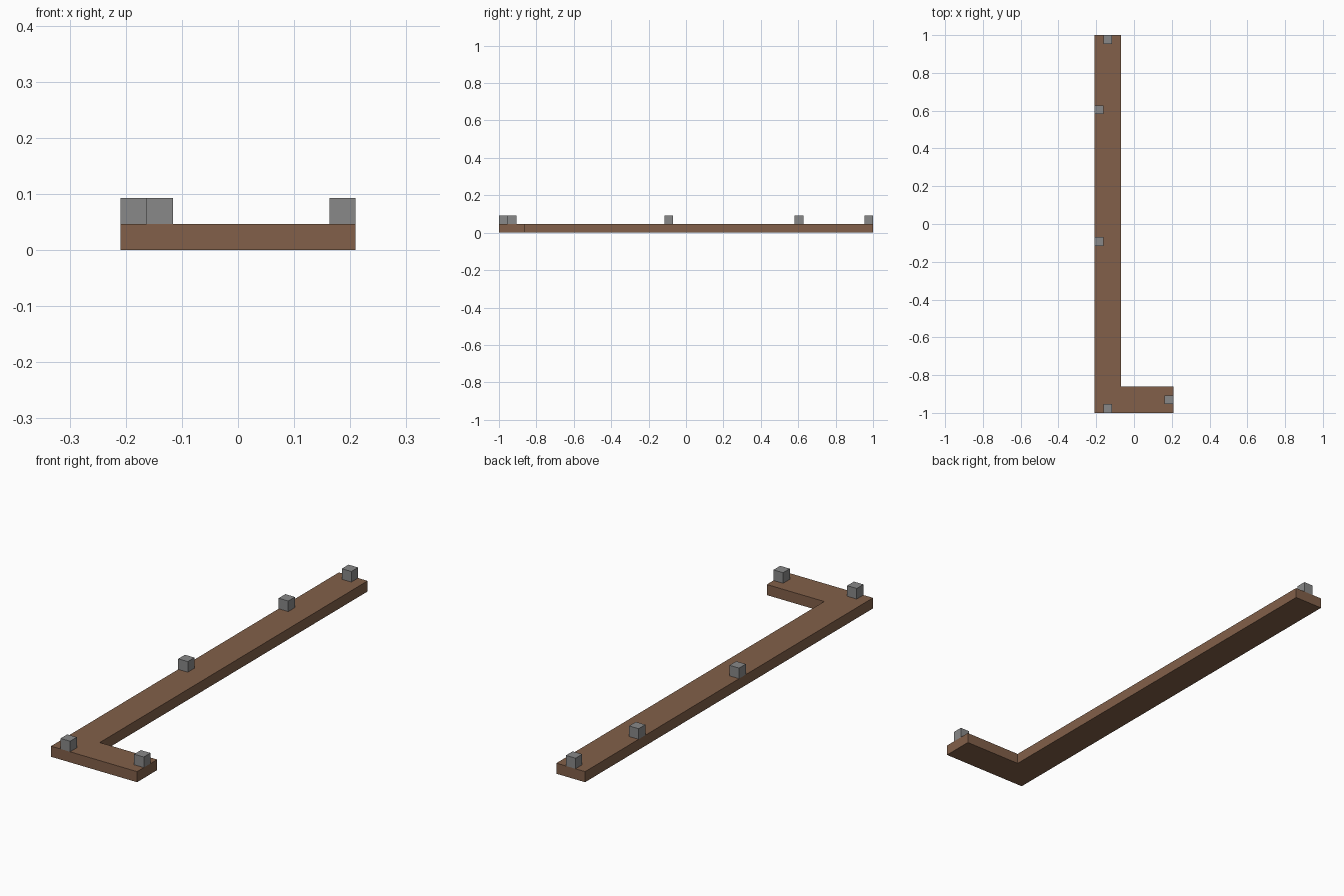
import bpy
import bmesh

cube = bpy.data.objects.get("Cube")
if cube:
    bpy.data.objects.remove(cube, do_unlink=True)

U = 2 / 43               # grid module: the model is 9 x 43 x 2 modules
X0, Y0 = -4.5, -21.5     # corner of the layout in modules


def make_material(name, rgb):
    mat = bpy.data.materials.new(name)
    mat.use_nodes = True
    color = (*rgb, 1)
    mat.diffuse_color = color
    mat.node_tree.nodes["Principled BSDF"].inputs["Base Color"].default_value = color
    return mat


def extrude_outline(name, outline, bottom, height, mat):
    """Prism from a counter-clockwise outline given in modules from the corner."""
    bm = bmesh.new()
    verts = [bm.verts.new(((X0 + x) * U, (Y0 + y) * U, bottom * U)) for x, y in outline]
    base = bm.faces.new(verts)
    top = bmesh.ops.extrude_face_region(bm, geom=[base], use_keep_orig=True)["geom"]
    bmesh.ops.translate(bm, vec=(0, 0, height * U),
                        verts=[v for v in top if isinstance(v, bmesh.types.BMVert)])
    bmesh.ops.recalc_face_normals(bm, faces=bm.faces)
    mesh = bpy.data.meshes.new(name)
    bm.to_mesh(mesh)
    bm.free()
    mesh.materials.append(mat)
    obj = bpy.data.objects.new(name, mesh)
    bpy.context.collection.objects.link(obj)
    return obj


brown = make_material("brown wood", (0.223, 0.117, 0.067))
grey = make_material("grey stone", (0.25, 0.25, 0.25))

# L-shaped plank: long arm along y, short foot along x
extrude_outline("plank", [(0, 0), (9, 0), (9, 3), (3, 3), (3, 43), (0, 43)], 0, 1, brown)

# Small cube pegs standing on the plank
pegs = {
    "back_peg": (1, 42),
    "rear_edge_peg": (0, 34),
    "middle_edge_peg": (0, 19),
    "front_peg": (1, 0),
    "foot_peg": (8, 1),
}
for name, (x, y) in pegs.items():
    extrude_outline(name, [(x, y), (x + 1, y), (x + 1, y + 1), (x, y + 1)], 1, 1, grey)
